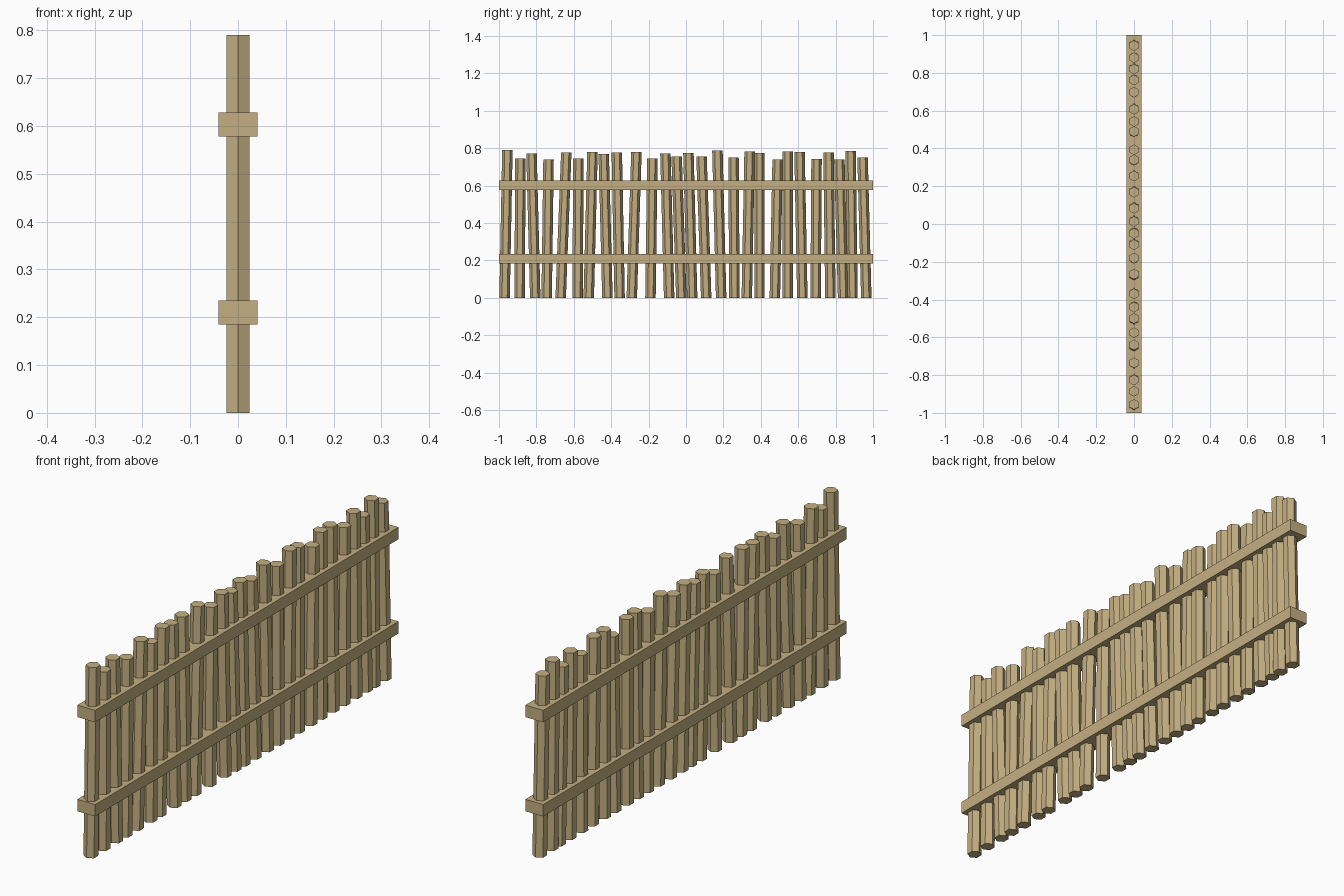
import bpy
import bmesh
import math
from mathutils import Matrix

if "Cube" in bpy.data.objects:
    bpy.data.objects.remove(bpy.data.objects["Cube"], do_unlink=True)

# One weathered timber colour
wood = bpy.data.materials.new("tan_wood")
wood.use_nodes = True
color = (0.55, 0.43, 0.22, 1)
wood.diffuse_color = color
wood.node_tree.nodes["Principled BSDF"].inputs["Base Color"].default_value = color


def finish(name, bm):
    mesh = bpy.data.meshes.new(name)
    bm.to_mesh(mesh)
    bm.free()
    mesh.materials.append(wood)
    obj = bpy.data.objects.new(name, mesh)
    bpy.context.collection.objects.link(obj)


def post(name, top_y, foot_y, height, radius=0.028):
    """Upright hexagonal pole, sheared along y so that it leans."""
    bm = bmesh.new()
    bmesh.ops.create_cone(bm, cap_ends=True, segments=6, radius1=radius,
                          radius2=radius, depth=height,
                          matrix=Matrix.Translation((0, 0, height / 2)))
    # Turn a corner towards y
    if max(v.co.y for v in bm.verts) < radius * 0.95:
        bmesh.ops.rotate(bm, verts=bm.verts, matrix=Matrix.Rotation(math.pi / 6, 3, "Z"))
    for v in bm.verts:
        v.co.y += foot_y + (top_y - foot_y) * v.co.z / height
    finish(name, bm)


def rail(name, z, width=0.082, thick=0.05):
    bm = bmesh.new()
    bmesh.ops.create_cube(bm, size=1, matrix=Matrix.Translation((0, 0, z))
                          @ Matrix.Diagonal((width, 2, thick, 1)))
    finish(name, bm)


# Posts: top position, lean of the top from the foot, height
tops = [-.955, -.885, -.826, -.735, -.64, -.575, -.5, -.44, -.37, -.265, -.18, -.11, -.05, .013,
        .083, .168, .254, .34, .393, .49, .543, .607, .698, .762, .82, .88, .944]
leans = [.015, .005, -.02, .01, .03, .005, .02, -.02, -.015, .025, .01, -.02, -.025, -.02,
         -.025, -.02, -.005, .015, 0, .015, 0, -.015, .005, -.01, -.02, -.01, -.02]
heights = [.79, .745, .772, .74, .778, .745, .78, .77, .777, .78, .745, .772, .755, .775,
           .755, .788, .75, .782, .775, .74, .782, .78, .742, .777, .74, .785, .75]
for i, (y, lean, h) in enumerate(zip(tops, leans, heights), 1):
    post(f"fence_post_{i}", y, y - lean, h)

# Horizontal rails
rail("lower_rail", 0.21)
rail("upper_rail", 0.603)
